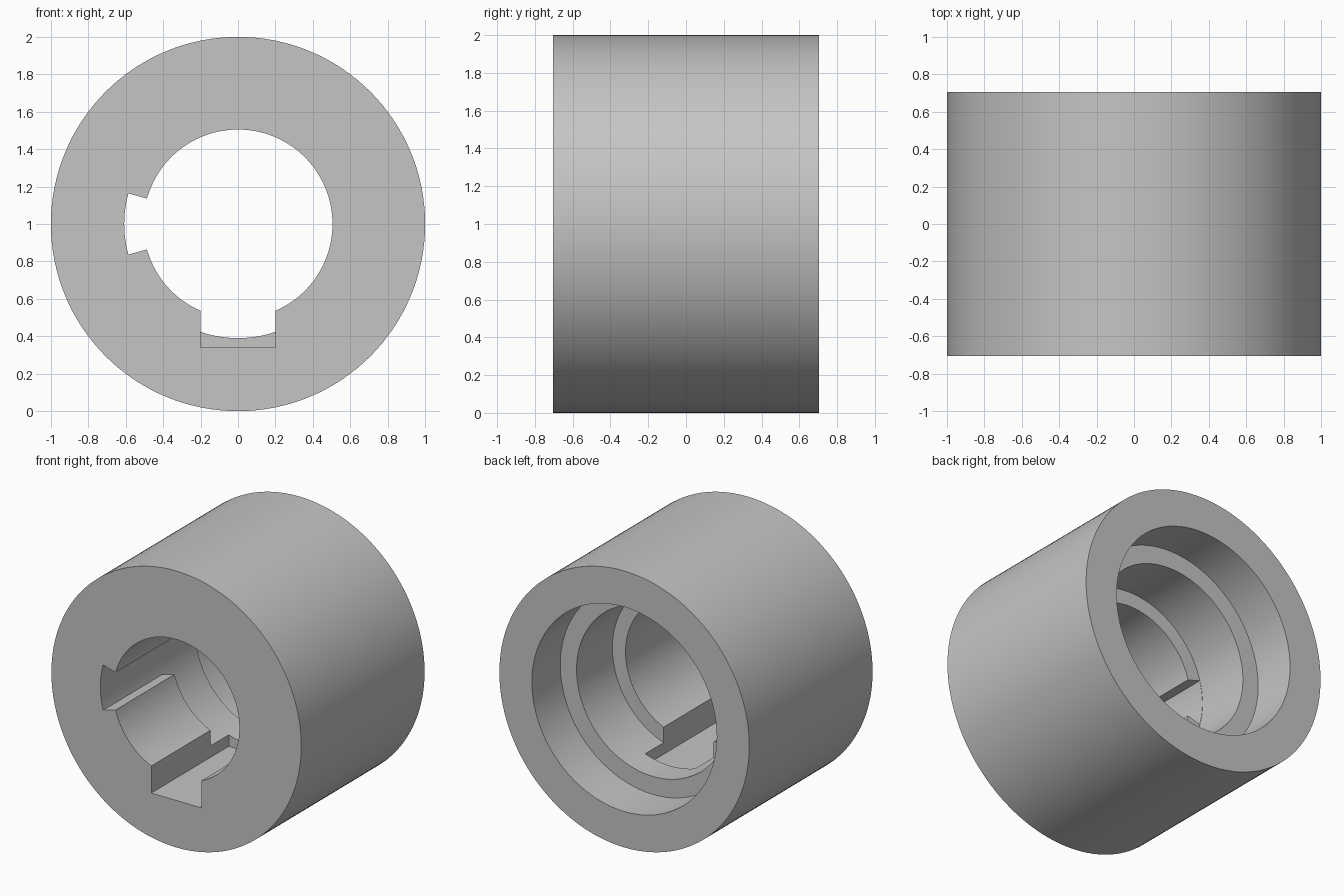
import bpy, bmesh, math
from mathutils import Vector

cube = bpy.data.objects.get("Cube")
if cube:
    bpy.data.objects.remove(cube, do_unlink=True)

SEGMENTS = 128
HALF = 0.705                      # half of the length along y
AXIS_Z = 1.0                      # height of the bore axis
FLANGE_BACK, BORE_STEP, KEY_END = -0.03, 0.38, 0.18
R_OUT, R_FRONT, R_MID, R_BACK = 1.0, 0.505, 0.61, 0.74

grey = bpy.data.materials.new("plain_grey")
grey.use_nodes = True
colour = (0.56, 0.56, 0.56, 1)
grey.diffuse_color = colour
grey.node_tree.nodes["Principled BSDF"].inputs["Base Color"].default_value = colour


def polar(radius, angle, y):
    return Vector((radius * math.cos(angle), y, AXIS_Z + radius * math.sin(angle)))


def make_object(name, bm):
    bmesh.ops.recalc_face_normals(bm, faces=bm.faces)
    mesh = bpy.data.meshes.new(name)
    bm.to_mesh(mesh)
    bm.free()
    mesh.materials.append(grey)
    obj = bpy.data.objects.new(name, mesh)
    bpy.context.collection.objects.link(obj)
    return obj


def lathe(name, profile):
    """Revolve a closed (radius, y) profile around the bore axis."""
    bm = bmesh.new()
    rings = [[bm.verts.new(polar(r, math.tau * i / SEGMENTS, y)) for r, y in profile]
             for i in range(SEGMENTS)]
    n = len(profile)
    for i, ring in enumerate(rings):
        after = rings[(i + 1) % SEGMENTS]
        for j in range(n):
            k = (j + 1) % n
            bm.faces.new((ring[j], ring[k], after[k], after[j]))
    return make_object(name, bm)


def prism(name, outline, y0, y1):
    """Extrude an outline lying in the xz plane from y0 to y1."""
    bm = bmesh.new()
    face = bm.faces.new([bm.verts.new((p.x, y0, p.z)) for p in outline])
    moved = bmesh.ops.extrude_face_region(bm, geom=[face])["geom"]
    verts = [v for v in moved if isinstance(v, bmesh.types.BMVert)]
    bmesh.ops.translate(bm, vec=(0, y1 - y0, 0), verts=verts)
    obj = make_object(name, bm)
    obj.hide_render = True
    return obj


# Sleeve with a bore stepped in three diameters
sleeve = lathe("stepped_sleeve", [
    (R_OUT, -HALF), (R_OUT, HALF), (R_BACK, HALF), (R_BACK, BORE_STEP),
    (R_MID, BORE_STEP), (R_MID, FLANGE_BACK), (R_FRONT, FLANGE_BACK), (R_FRONT, -HALF)])

# Square keyway at the bottom, running a little past the flange
key_outline = [Vector((x, 0, z)) for x, z in
               ((-0.2, 0.34), (0.2, 0.34), (0.2, 0.8), (-0.2, 0.8))]
keyway = prism("keyway_cutter", key_outline, -0.9, KEY_END)

# Radial slot on the -x side of the flange
spread = math.radians(15.6)
steps = 12
angles = [math.pi - spread + 2 * spread * i / steps for i in range(steps + 1)]
slot_outline = [polar(R_MID - 0.002, a, 0) for a in angles]
slot_outline += [polar(0.35, a, 0) for a in (angles[-1], angles[0])]
slot = prism("slot_cutter", slot_outline, -0.9, 0.1)

# Cut both grooves, then drop the cutters
bpy.context.view_layer.objects.active = sleeve
for cutter in (keyway, slot):
    mod = sleeve.modifiers.new("cut", "BOOLEAN")
    mod.operation = "DIFFERENCE"
    mod.solver = "EXACT"
    mod.object = cutter
    bpy.ops.object.modifier_apply(modifier=mod.name)
    bpy.data.objects.remove(cutter, do_unlink=True)

# Smooth round walls with crisp rims
bpy.ops.object.select_all(action="DESELECT")
sleeve.select_set(True)
bpy.ops.object.shade_smooth_by_angle(angle=math.radians(30))
